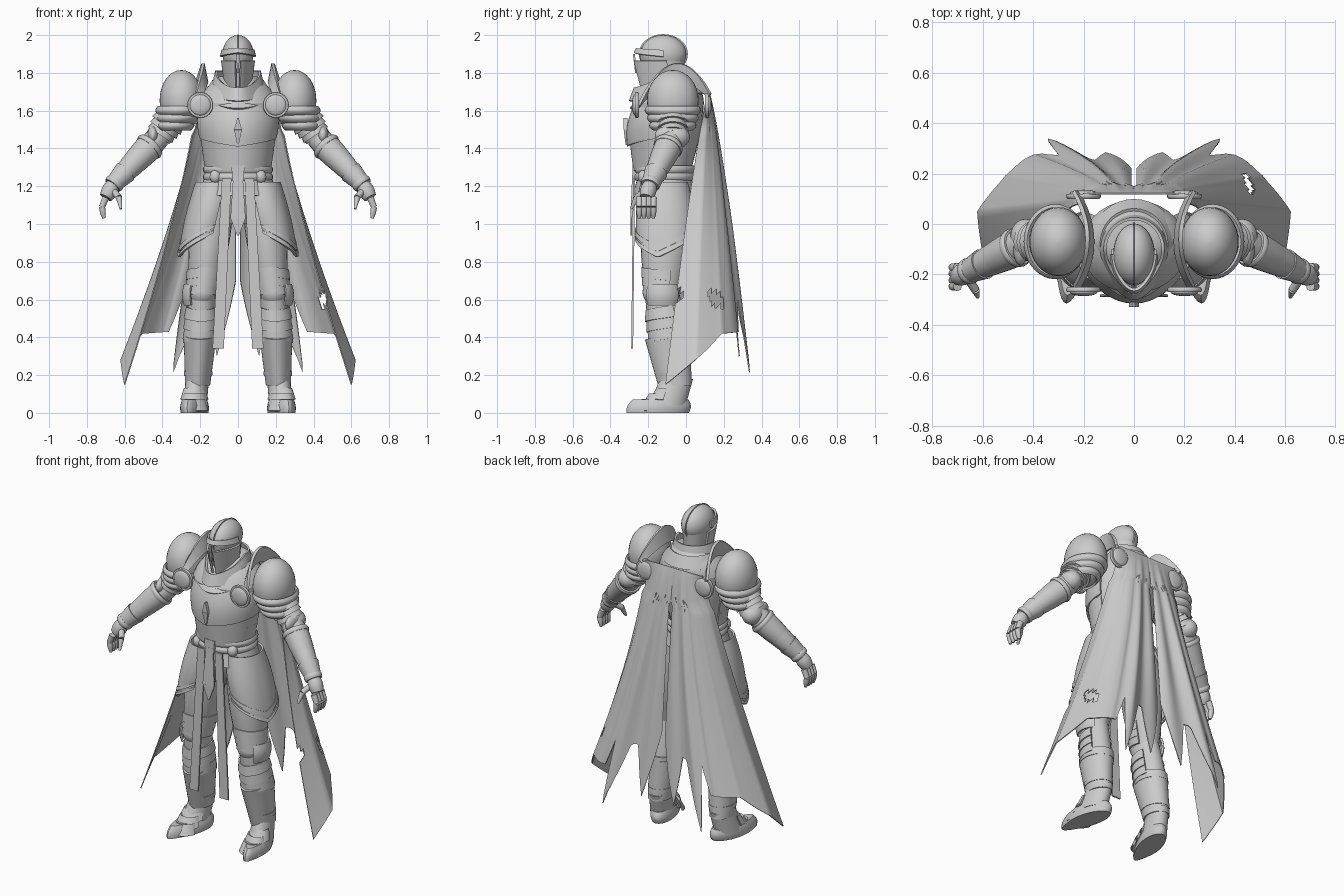
import bpy, bmesh, math
from mathutils import Vector

default_cube = bpy.data.objects.get("Cube")
if default_cube:
    bpy.data.objects.remove(default_cube)

grey = bpy.data.materials.new("plain grey")
grey.use_nodes = True
grey.diffuse_color = (0.6, 0.6, 0.6, 1)
grey.node_tree.nodes["Principled BSDF"].inputs["Base Color"].default_value = grey.diffuse_color


def skin(name, rings, closed=False, mirror=True, thick=0, skip=None):
    """Skin rings of points with faces, bake thickness and mirroring, then shade."""
    bm = bmesh.new()
    grid = [[bm.verts.new(point) for point in ring] for ring in rings]
    for upper, lower in zip(grid, grid[1:]):
        for j in range(0 if closed else 1, len(upper)):
            quad = (upper[j - 1], upper[j], lower[j], lower[j - 1])
            if not (skip and skip(sum((v.co for v in quad), Vector()) / len(quad))):
                bm.faces.new(quad)
    if closed and not thick:
        bm.faces.new(grid[0])
        bm.faces.new(grid[-1])
    mesh = bpy.data.meshes.new(name)
    bm.to_mesh(mesh)
    bm.free()
    part = bpy.data.objects.new(name, mesh)
    bpy.context.collection.objects.link(part)
    if thick:
        solid = part.modifiers.new("thickness", "SOLIDIFY")
        solid.thickness, solid.offset = thick, 0
    if mirror:
        part.modifiers.new("mirror", "MIRROR").use_mirror_merge = False
    graph = bpy.context.evaluated_depsgraph_get()
    baked = bpy.data.meshes.new_from_object(part.evaluated_get(graph))
    part.modifiers.clear()
    part.data = baked
    bm = bmesh.new()
    bm.from_mesh(baked)
    bmesh.ops.recalc_face_normals(bm, faces=bm.faces)
    bm.to_mesh(baked)
    bm.free()
    baked.materials.clear()
    baked.materials.append(grey)
    baked.shade_smooth()
    baked.set_sharp_from_angle(angle=math.radians(40))


def wrap(name, top, bottom, r_top, r_bottom, depth=1, bulge=0, sweep=360, turn=-90,
         dip=0, drop=0, ridge=0, lean=0, **look):
    """Upright tapered tube or curved plate; dip and drop bend its two edges into a V."""
    closed, steps, count = sweep == 360, 8, 36
    rings = []
    for i in range(steps + 1):
        t = i / steps
        centre = top.lerp(bottom, t)
        r = r_top + (r_bottom - r_top) * t + bulge * math.sin(math.pi * t)
        ring = []
        for j in range(count):
            f = j / (count if closed else count - 1) - 0.5
            a = math.radians(turn + sweep * f)
            front = max(0, -math.sin(a))
            vee = front if closed else 1 - abs(2 * f)
            y = r * depth * math.sin(a) - ridge * front ** 5
            z = -vee * (dip + (drop - dip) * t)
            ring.append(centre + Vector((r * math.cos(a) - lean * y, y, z)))
        rings.append(ring)
    skin(name, rings, closed, **look)


def plate(*shape, **look):
    wrap(*shape, thick=0.012, **look)


def limb(name, start, end, r_start, r_end, bulge=0, depth=1, **look):
    """Tapered round bar between any two points."""
    axis = (end - start).normalized()
    side = axis.cross(Vector((1, 0, 0) if abs(axis.y) > 0.9 else (0, 1, 0))).normalized()
    across = axis.cross(side) * depth
    steps, count = 10, 24
    rings = []
    for i in range(steps + 1):
        t = i / steps
        r = r_start + (r_end - r_start) * t + bulge * math.sin(math.pi * t)
        turns = [math.tau * j / count for j in range(count)]
        rings.append([start.lerp(end, t) + (side * math.cos(a) + across * math.sin(a)) * r for a in turns])
    skin(name, rings, True, **look)


def ball(name, centre, size, **look):
    rings = []
    for i in range(17):
        a = math.pi * (i + 0.1) / 16.2
        turns = [math.tau * j / 32 for j in range(32)]
        rings.append([centre + Vector((size[0] * math.sin(a) * math.cos(b), size[1] * math.sin(a) * math.sin(b),
                                       size[2] * math.cos(a))) for b in turns])
    skin(name, rings, True, **look)


def strip(name, top, bottom, w_top, w_bottom, thick=0.01, **look):
    half = Vector((0.5, 0, 0))
    skin(name, [(p - half * w, p + half * w) for p, w in ((top, w_top), (bottom, w_bottom))], thick=thick, **look)


def spine(z, y=-0.11):
    return Vector((0, y, z))


def lerp_keys(keys, u):
    for a, b in zip(keys, keys[1:]):
        if u <= b[0]:
            f = (u - a[0]) / (b[0] - a[0])
            return [p + (q - p) * f for p, q in zip(a[1:], b[1:])]


# Joints of the left side; the right side is mirrored
shoulder, elbow = Vector((.3, -.07, 1.64)), Vector((.42, -.07, 1.46))
wrist, knuckles = Vector((.66, -.19, 1.21)), Vector((.7, -.21, 1.14))
hip, knee, ankle = Vector((.12, -.1, 1.15)), Vector((.19, -.125, .62)), Vector((.215, -.05, .12))

# Helmet: skull, dome, crest, peaked brow and cheek plates leaving a T slit
single = dict(mirror=False)
wrap("helmet_skull", spine(1.9, -.12), spine(1.71), .08, .06, depth=1.45, ridge=.01, **single)
ball("helmet_dome", spine(1.9, -.12), (.082, .122, .1), **single)
ball("helmet_crest", spine(1.9, -.12), (.007, .13, .105), **single)
plate("helmet_brow", spine(1.92, -.12), spine(1.885, -.12), .082, .09, 1.46, sweep=180, ridge=.02, dip=-.01, drop=-.02, **single)
plate("cheek_plate", spine(1.865, -.12), spine(1.71), .084, .064, 1.5, sweep=90, turn=-36, ridge=.03)
strip("nose_guard", spine(1.9, -.276), spine(1.8, -.264), .016, .01, **single)

# Collar
plate("collar", spine(1.81, -.1), spine(1.7, -.1), .115, .14, 1.05, dip=.09, drop=.05, ridge=.05, **single)
plate("collar_base", spine(1.76, -.08), spine(1.69, -.09), .13, .175, 1.05, dip=.08, drop=.08, ridge=.02, **single)

# Torso core and overlapping plates
wrap("shoulder_core", spine(1.78, -.06), spine(1.64, -.09), .1, .21, .88, bulge=.02, **single)
wrap("chest_core", spine(1.64, -.09), spine(1.3), .21, .16, .88, bulge=.01, **single)
wrap("hip_core", spine(1.3), spine(1), .16, .09, .85, bulge=.05, **single)
plate("breastplate", spine(1.7, -.09), spine(1.47), .17, .2, .92, .024, 210, dip=.05, drop=.06, ridge=.012, **single)
for k in range(2):
    high, low = 1.46 - .07 * k, 1.37 - .07 * k
    plate("waist_plate", spine(high), spine(low), .194 - .01 * k, .18 - .01 * k, .9, sweep=210, drop=.02, ridge=.01, **single)
strip("ornament_top", spine(1.56, -.32), spine(1.5, -.32), .008, .04, .02, **single)
strip("ornament_tip", spine(1.5, -.32), spine(1.42, -.31), .04, .008, .02, **single)

# Belt and skirt
for z in (1.25, 1.29):
    plate("belt", spine(z + .017), spine(z - .017), .17, .173, .88, bulge=.008, **single)
strip("belt_buckle", spine(1.31, -.272), spine(1.23, -.272), .07, .06, .025, **single)
ball("belt_pouch", Vector((.12, -.225, 1.25)), (.03, .03, .035))
plate("hip_skirt", spine(1.24), spine(1.15), .175, .2, .82, **single)

# Thigh guards and hanging cloth
guard_top, guard_foot = Vector((.12, -.115, 1.22)), Vector((.185, -.11, .96))
guard = dict(sweep=200, turn=-15)
plate("thigh_guard", guard_top, guard_foot, .1, .122, 1.2, .01, drop=.13, **guard)
for name, t in (("guard_hem", .97), ("guard_band", .85)):
    plate(name, guard_top.lerp(guard_foot, t), guard_top.lerp(guard_foot, t + .06), .127, .129, 1.2,
          dip=.13 * t, drop=.13, **guard)
strip("long_cloth", Vector((.06, -.275, 1.24)), Vector((.105, -.285, .34)), .05, .06)
strip("centre_cloth", spine(1.26, -.28), spine(1.03, -.29), .05, .08, **single)
strip("centre_cloth_tip", spine(1.03, -.29), spine(.94, -.29), .08, .01, **single)

# Legs with layered plates
limb("thigh", hip, knee, .1, .07, bulge=.02, depth=1.22)
limb("shin", knee, ankle, .07, .055, bulge=.014, depth=1.3)
ball("knee_cop", knee + Vector((0, -.02, .02)), (.072, .085, .08))
plate("knee_wing", knee + Vector((.01, 0, .06)), knee + Vector((.01, 0, -.05)), .08, .08, 1.1, .01, 110, 0)
for k in range(3):
    t = .75 + .08 * k
    plate("thigh_plate", hip.lerp(knee, t), hip.lerp(knee, t + .1), .092 - .005 * k, .09 - .005 * k, 1.22,
          sweep=220, dip=-.02, drop=-.02)
    t = .1 + .11 * k
    plate("shin_plate", knee.lerp(ankle, t), knee.lerp(ankle, t + .12), .076 + .002 * k, .086, 1.2, sweep=240, dip=.03, drop=.03)
plate("greave", knee.lerp(ankle, .4), knee.lerp(ankle, .95), .082, .06, 1.3, dip=.03, ridge=.01)
for t in (.45, .8):
    plate("greave_strap", knee.lerp(ankle, t), knee.lerp(ankle, t + .05), .102 - .04 * t, .1 - .04 * t, 1.25)

# Boots with pointed toes
sole, instep = Vector((.23, -.125, 0)), Vector((.23, -.11, .07))
wrap("boot_foot", instep, sole, .06, .068, 2.05, bulge=.006, ridge=.05, lean=.2)
wrap("boot_ankle", ankle + Vector((0, 0, .06)), instep + Vector((0, .01, -.03)), .058, .066, 1.5, lean=.1)
for k in range(3):
    centre = instep + Vector((0, .04 * k - .07, .03 * k))
    plate("boot_plate", centre, centre - Vector((0, .02, .06)), .05, .068, 1, sweep=180, lean=.2)

# Shoulder armour
ball("pauldron", shoulder + Vector((0, 0, .015)), (.115, .137, .16))
for k in range(3):
    centre = shoulder + Vector((.01 + .012 * k, 0, -.02 - .04 * k))
    plate("pauldron_rim", centre, centre + Vector((.005, 0, -.04)), .11 - .01 * k, .104 - .01 * k, 1.2, bulge=.012)
flange = []
for k in range(-6, 7):
    s = k / 6
    root = Vector((.165 + .055 * s * s, .19 * s - .07, 1.75 + .03 * s - .11 * s * s))
    flange.append((root, root + Vector((.02, .01, .02 + .08 * (1 - s * s)))))
skin("neck_flange", flange, thick=.016)
for name, y, out in (("front_roundel", -.25, -1), ("back_roundel", .1, 1)):
    centre, step = Vector((.2, y, 1.63)), Vector((0, out, 0))
    limb(name + "_disc", centre, centre + step * .02, .064, .066, bulge=.004)
    ball(name + "_boss", centre + step * .02, (.055, .016, .055))

# Arms
limb("upper_arm", shoulder, elbow, .085, .068)
limb("forearm", elbow, wrist, .062, .04, bulge=.014)
for k in range(3):
    t = .5 + .14 * k
    limb("arm_plate", shoulder.lerp(elbow, t), shoulder.lerp(elbow, t + .16), .082 - .006 * k, .09 - .006 * k)
ball("elbow_cop", elbow + Vector((.01, .02, 0)), (.06, .07, .06))
ball("elbow_fan", elbow + Vector((.03, -.02, .01)), (.03, .075, .05))
limb("forearm_guard", elbow.lerp(wrist, .18), elbow.lerp(wrist, .7), .074, .056, bulge=.003)
limb("guard_edge", elbow.lerp(wrist, .16), elbow.lerp(wrist, .24), .074, .076, bulge=.005)
limb("gauntlet_cuff", elbow.lerp(wrist, .74), wrist, .062, .046)
limb("cuff_edge", elbow.lerp(wrist, .94), wrist.lerp(knuckles, .1), .05, .048, bulge=.004)

# Hands
limb("palm", wrist, knuckles, .036, .034, bulge=.008)
for k in range(4):
    root = knuckles + Vector((0, .025 * (k - 1.5), 0))
    middle = root + Vector((.02, 0, -.05))
    limb("finger", root, middle, .018, .016)
    limb("fingertip", middle, middle + Vector((-.01, 0, -.06)), .016, .008, bulge=.003)
thumb = Vector((.63, -.26, 1.14))
limb("thumb", wrist.lerp(knuckles, .3), thumb, .018, .017)
limb("thumb_tip", thumb, thumb + Vector((-.01, -.03, -.06)), .017, .007)

# Cape: two halves parted by a slit, with a torn hem and a hole
HEM = [(0, .7), (.1, .3), (.18, .6), (.23, .6), (.32, .2), (.4, .6), (.45, .43), (.7, .42), (.9, .28), (1, .15)]
FOOT = [(0, 0, .25), (.3, .3, .32), (.5, .42, .29), (.7, .54, .2), (.9, .6, .05), (1, .54, -.09)]
SHOULDER_LINE = 1.7


def in_hole(p):
    return math.hypot(p.x - .45, (p.z - .6) / 2) < .022


for name, side in (("left_cape", 1), ("right_cape", -1)):
    rings = []
    for i in range(41):
        ring = []
        for j in range(61):
            u = j / 60
            fall = (SHOULDER_LINE - lerp_keys(HEM, u)[0]) * i / 40
            t = fall / 1.4
            foot_x, foot_y = lerp_keys(FOOT, u)
            slit = .012 if fall > .2 else 0
            x = .2 * u + (foot_x - .2 * u) * t ** 1.3 + slit
            fold = .014 * math.sin(24 * u) * min(2 * t, 1) * (1 - u)
            y = .12 + (foot_y - .12) * t ** .8 + fold
            ring.append(Vector((side * x, y, SHOULDER_LINE - fall)))
        rings.append(ring)
    skin(name, rings, mirror=False, thick=.006, skip=in_hole)
